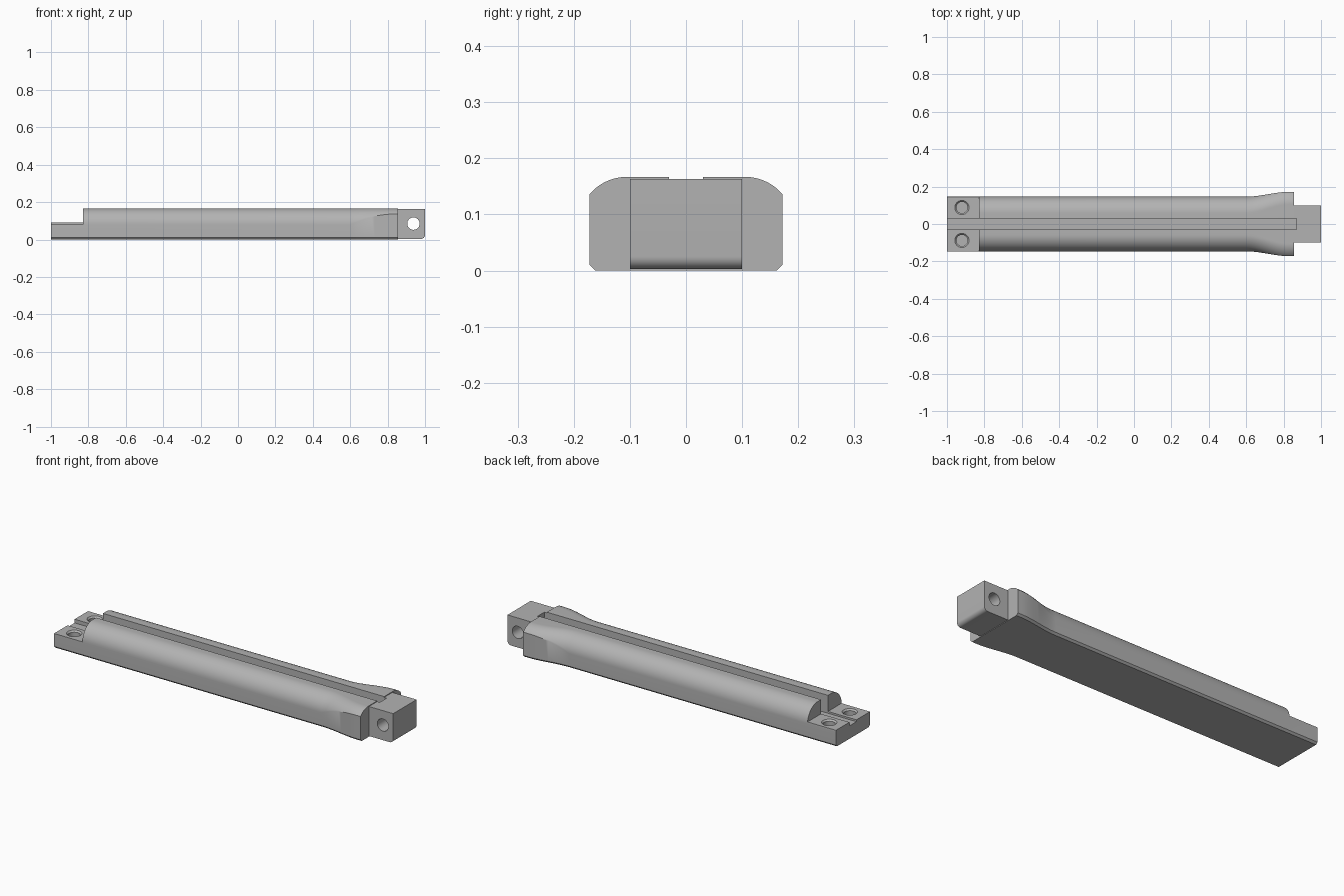
import bpy, bmesh, math

cube = bpy.data.objects.get("Cube")
if cube:
    bpy.data.objects.remove(cube, do_unlink=True)

grey = bpy.data.materials.new("satin_grey")
grey.use_nodes = True
grey.diffuse_color = (0.45, 0.45, 0.45, 1)
grey.node_tree.nodes["Principled BSDF"].inputs["Base Color"].default_value = (0.45, 0.45, 0.45, 1)


def finish(name, bm):
    bmesh.ops.recalc_face_normals(bm, faces=bm.faces)
    mesh = bpy.data.meshes.new(name)
    bm.to_mesh(mesh)
    bm.free()
    mesh.materials.append(grey)
    ob = bpy.data.objects.new(name, mesh)
    bpy.context.collection.objects.link(ob)
    return ob


def loft(name, rings):
    """Skin a list of equal-length point rings and cap both ends."""
    bm = bmesh.new()
    rows = [[bm.verts.new(p) for p in ring] for ring in rings]
    for a, b in zip(rows, rows[1:]):
        for i in range(len(a)):
            j = (i + 1) % len(a)
            bm.faces.new((a[i], a[j], b[j], b[i]))
    bm.faces.new(rows[0])
    bm.faces.new(rows[-1])
    return finish(name, bm)


def box(name, x0, x1, y0, y1, z0, z1):
    return loft(name, [[(x, y0, z0), (x, y1, z0), (x, y1, z1), (x, y0, z1)] for x in (x0, x1)])


def lathe(name, centre, profile, axis="Z", n=48):
    """Round solid from (radius, offset) pairs along an axis."""
    cx, cy, cz = centre
    rings = []
    for r, h in profile:
        circle = [(r * math.cos(2 * math.pi * i / n), r * math.sin(2 * math.pi * i / n)) for i in range(n)]
        rings.append([(cx + u, cy + v, cz + h) if axis == "Z" else (cx + u, cy + h, cz + v)
                      for u, v in circle])
    return loft(name, rings)


def activate(ob):
    bpy.ops.object.select_all(action="DESELECT")
    ob.select_set(True)
    bpy.context.view_layer.objects.active = ob


def cut(ob, cutters):
    activate(ob)
    for c in cutters:
        mod = ob.modifiers.new("cut", "BOOLEAN")
        mod.operation = "DIFFERENCE"
        mod.solver = "EXACT"
        mod.object = c
        bpy.ops.object.modifier_apply(modifier=mod.name)
        bpy.data.objects.remove(c, do_unlink=True)


def section(x, t):
    """Rounded-top cross-section; t blends from the slim grip to the flared end."""
    half, centre, r, top = 0.146 + 0.026 * t, 0.058 + 0.047 * t, 0.088, 0.167
    end = math.acos((half - centre) / r) if half - centre < r else 0
    side = [(half - 0.01, 0), (half, 0.01)]
    for i in range(17):
        a = end + (math.pi / 2 - end) * i / 16
        side.append((centre + r * math.cos(a), top - r + r * math.sin(a)))
    return [(x, y, z) for y, z in side] + [(x, -y, z) for y, z in reversed(side)]


# Long body, flaring smoothly towards the block end
stations = [(-1, 0), (0.6, 0)]
for i in range(1, 17):
    s = i / 16
    stations.append((0.6 + 0.23 * s, s * s * (3 - 2 * s)))
stations.append((0.855, 1))
body = loft("body", [section(x, t) for x, t in stations])

# Stepped mounting tab, one pad a little higher, blind holes and long slot
cutters = [box("front_step", -1.1, -0.83, -0.3, 0, 0.08, 0.3),
           box("back_step", -1.1, -0.83, -0.01, 0.3, 0.09, 0.3),
           box("slot", -1.1, 0.87, -0.03, 0.03, 0.07, 0.3)]
for y, z in ((-0.088, 0.08), (0.088, 0.09)):
    cutters.append(lathe("screw_hole", (-0.92, y, z),
                         [(0.03, -0.05), (0.03, -0.008), (0.038, 0), (0.038, 0.02)]))
cut(body, cutters)

# Pivot block with rounded lower corner, cross hole and slot end
outline = [(0.85, 0.003), (0.85, 0.163), (1, 0.163)]
for i in range(9):
    a = math.pi / 2 * i / 8
    outline.append((0.978 + 0.022 * math.cos(a), 0.025 - 0.022 * math.sin(a)))
block = loft("pivot_block", [[(x, y, z) for x, z in outline] for y in (-0.1, 0.1)])
cut(block, [box("slot_end", 0.8, 0.87, -0.03, 0.03, 0.07, 0.3),
            lathe("pivot_hole", (0.938, 0, 0.085), [(0.033, -0.2), (0.033, 0.2)], "Y")])

for ob in (body, block):
    activate(ob)
    bpy.ops.object.shade_smooth_by_angle(angle=math.radians(30))
